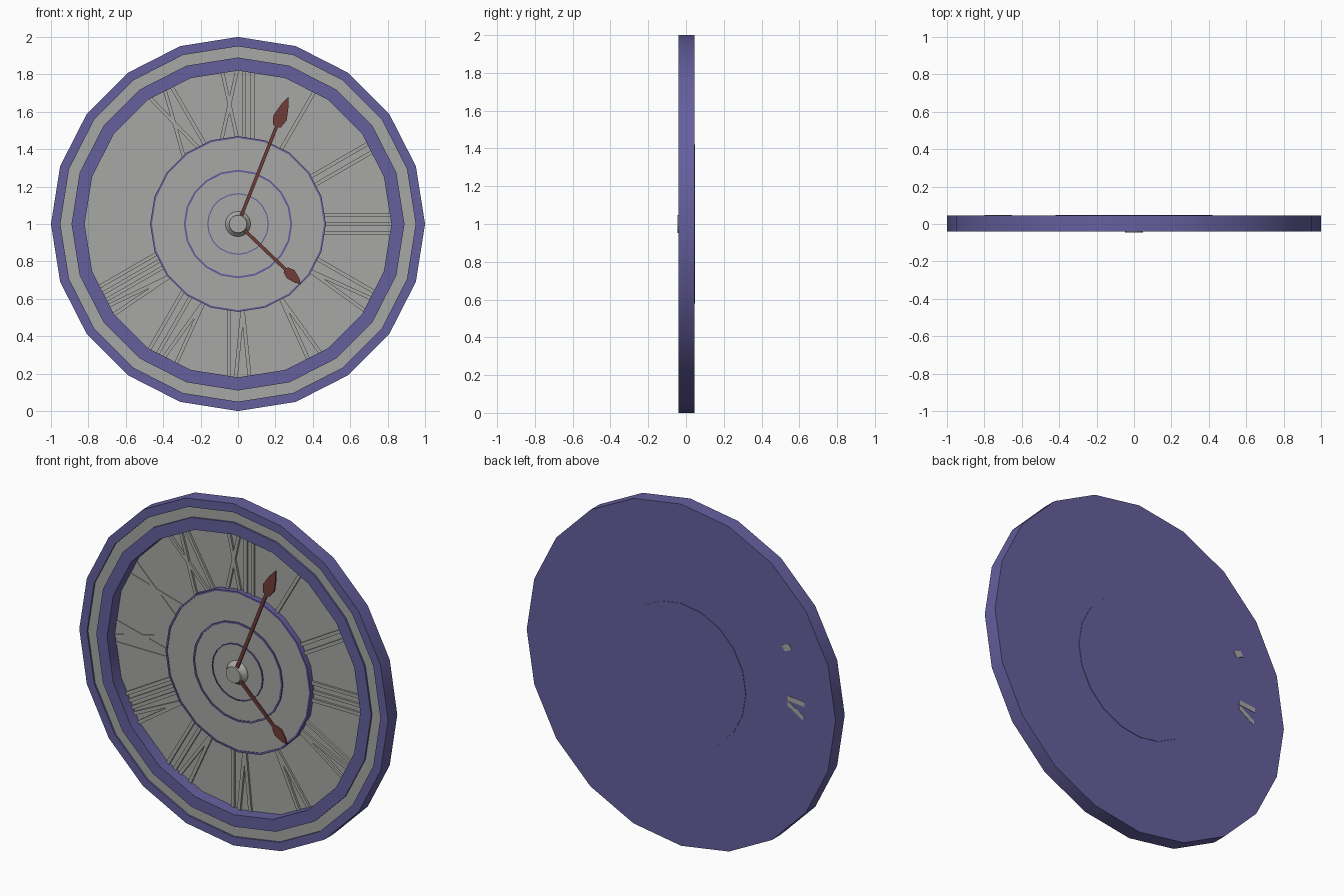
import bpy, bmesh
from math import sin, cos, pi, radians

if "Cube" in bpy.data.objects:
    bpy.data.objects.remove(bpy.data.objects["Cube"])


def material(name, rgb):
    m = bpy.data.materials.new(name)
    m.use_nodes = True
    m.diffuse_color = (*rgb, 1)
    m.node_tree.nodes["Principled BSDF"].inputs["Base Color"].default_value = (*rgb, 1)
    return m


PURPLE = material("dusky purple", (0.13, 0.115, 0.34))
GREY = material("dial grey", (0.39, 0.39, 0.38))
RED = material("dark red", (0.16, 0.045, 0.04))


def place(angle, u, r, y):
    """Point on the dial: clockwise angle from the top, offset u across, r outward."""
    return (r * sin(angle) + u * cos(angle), y, 1 + r * cos(angle) - u * sin(angle))


def finish(name, bm, mats, smooth=False):
    bmesh.ops.remove_doubles(bm, verts=bm.verts, dist=1e-5)
    bmesh.ops.recalc_face_normals(bm, faces=bm.faces)
    me = bpy.data.meshes.new(name)
    bm.to_mesh(me)
    bm.free()
    for m in mats:
        me.materials.append(m)
    ob = bpy.data.objects.new(name, me)
    bpy.context.collection.objects.link(ob)
    if smooth:
        bpy.ops.object.select_all(action="DESELECT")
        ob.select_set(True)
        bpy.context.view_layer.objects.active = ob
        bpy.ops.object.shade_smooth_by_angle(angle=radians(30))
    return ob


def lathe(name, profile, mats, grey=(), sides=20):
    """Turn (radius, y) points about the dial axis; listed segments use the second material."""
    bm = bmesh.new()
    rings = [[bm.verts.new(place(2 * pi * k / sides, 0, r, y)) for k in range(sides)]
             for r, y in profile]
    for i in range(len(rings) - 1):
        a, b = rings[i], rings[i + 1]
        for k in range(sides):
            n = (k + 1) % sides
            f = bm.faces.new((a[k], a[n], b[n], b[k]))
            f.material_index = int(i in grey)
    return finish(name, bm, mats, True)


def prism(bm, angle, outline, front, back):
    """Extrude an outline of (u, r) points between two depths."""
    a = [bm.verts.new(place(angle, u, r, front)) for u, r in outline]
    b = [bm.verts.new(place(angle, u, r, back)) for u, r in outline]
    bm.faces.new(a)
    bm.faces.new(b[::-1])
    for i in range(len(a)):
        j = (i + 1) % len(a)
        bm.faces.new((a[i], b[i], b[j], a[j]))


def stroke(bm, angle, u0, r0, u1, r1, front, back, w=0.01):
    prism(bm, angle, [(u0 - w, r0), (u0 + w, r0), (u1 + w, r1), (u1 - w, r1)], front, back)


# Case: flat back, two raised rims with a grey channel, deep dial floor
FRONT, BACK, FLOOR = -0.04, 0.045, 0.034
lathe("case", [(0, BACK), (1, BACK), (1, FRONT), (0.95, FRONT), (0.95, -0.03), (0.89, -0.03),
               (0.89, FRONT), (0.82, FRONT), (0.82, FLOOR), (0, FLOOR)],
      [PURPLE, GREY], grey=(4, 8))

# Raised centre with thin purple rings
lathe("centre_dial", [(0.47, FLOOR), (0.47, 0), (0.46, 0), (0.46, 0.004), (0.29, 0.004),
                      (0.29, -0.004), (0.28, -0.004), (0.28, 0), (0.165, 0),
                      (0.165, -0.008), (0.159, -0.008), (0.159, -0.004), (0, -0.004)],
      [PURPLE, GREY], grey=(3, 7, 11))

# Round plate on the back
lathe("back_plate", [(0.42, BACK - 0.002), (0.42, BACK + 0.003), (0, BACK + 0.003)], [PURPLE])

# Hour numerals built from straight strokes
INNER, OUTER = 0.45, 0.83
WIDTH = {"I": 0.05, "V": 0.10, "X": 0.12}
NUMERALS = "I II III IV V VI VII VIII IX X XI XII".split()
for hour, text in enumerate(NUMERALS, 1):
    bm = bmesh.new()
    angle = hour * pi / 6
    total = sum(WIDTH[c] for c in text)
    scale = min(1, 0.2 / total)
    u = -total * scale / 2
    front = FLOOR - (0.004 if hour in (9, 10) else 0.012)
    for c in text:
        w = WIDTH[c] * scale
        mid, h = u + w / 2, w / 2 - 0.012
        if c == "I":
            ends = [(mid, mid)]
        elif c == "V":
            ends = [(mid, mid - h), (mid, mid + h)]
        else:
            ends = [(mid - h, mid + h), (mid + h, mid - h)]
        for a, b in ends:
            stroke(bm, angle, a, INNER, b, OUTER, front, FLOOR + 0.003)
        u += w
    finish("numeral_" + str(hour), bm, [GREY])

# Numeral ends that show through the back
bm = bmesh.new()
stroke(bm, 1.5 * pi, 0.05, 0.69, 0.04, 0.8, BACK - 0.003, BACK + 0.002, 0.014)
stroke(bm, 1.5 * pi, 0.02, 0.69, -0.04, 0.79, BACK - 0.003, BACK + 0.002, 0.014)
stroke(bm, 10 * pi / 6, -0.04, 0.74, -0.05, 0.79, BACK - 0.003, BACK + 0.002, 0.018)
finish("numeral_ends_back", bm, [GREY])


# Hands with leaf-shaped heads
def hand(name, degrees, neck, wide, half, tip, front):
    bm = bmesh.new()
    s = 0.009
    side = [(s, 0.03), (s, neck), (half * 0.6, neck + 0.005), (half, wide),
            (half * 0.55, (wide + tip) / 2 + 0.01)]
    outline = side + [(0, tip)] + [(-u, r) for u, r in reversed(side)]
    prism(bm, radians(degrees), outline, front, front + 0.01)
    finish(name, bm, [RED])


hand("minute_hand", 21.6, 0.56, 0.61, 0.038, 0.73, -0.038)
hand("hour_hand", 133.7, 0.35, 0.39, 0.03, 0.465, -0.032)

# Hub pin
lathe("hub", [(0.068, 0), (0.066, -0.012), (0.05, -0.03), (0.047, -0.046), (0, -0.046)],
      [GREY], sides=24)
